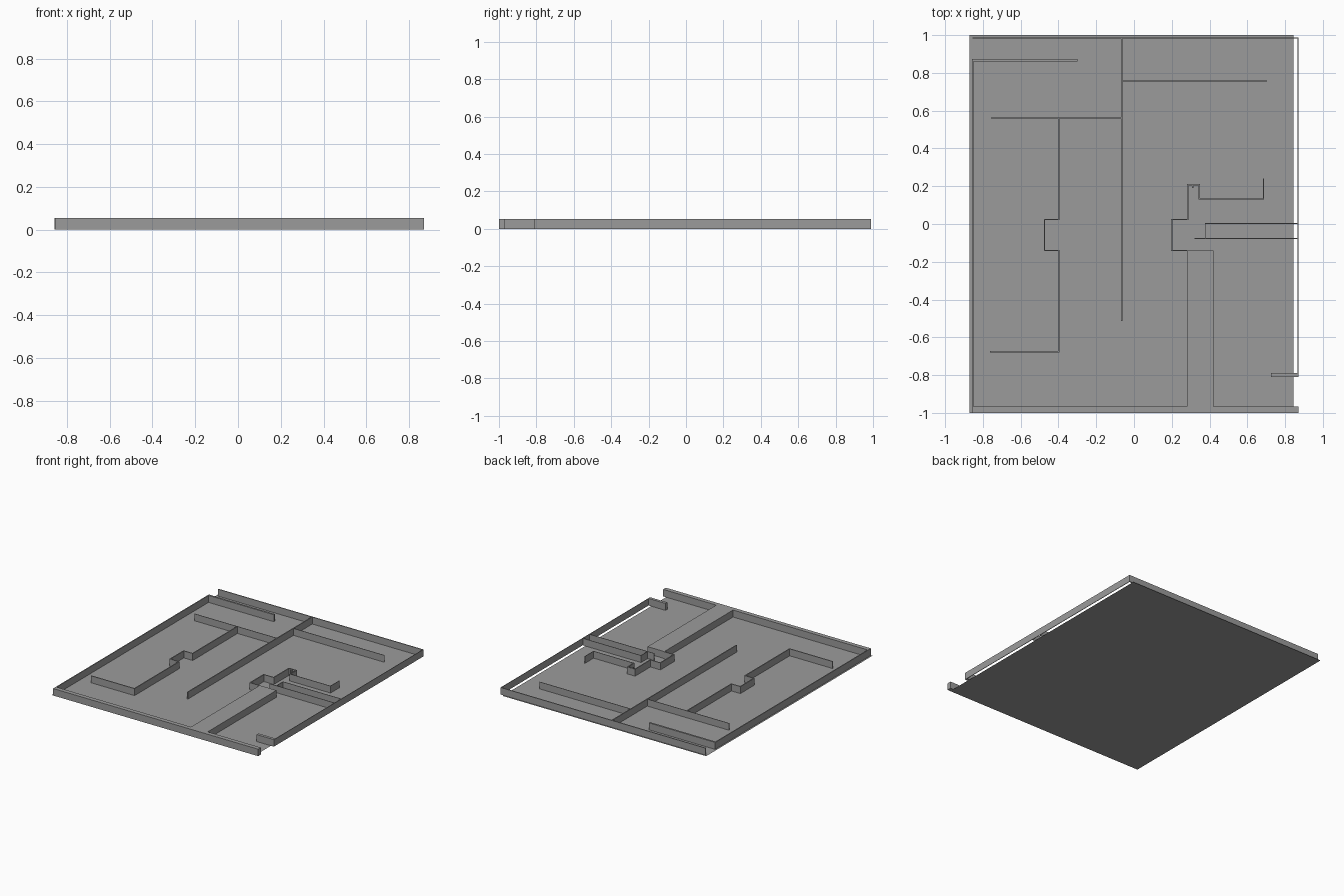
import bpy
import bmesh
from mathutils import Matrix, Vector

if "Cube" in bpy.data.objects:
    bpy.data.objects.remove(bpy.data.objects["Cube"], do_unlink=True)

HEIGHT = 0.053
THICK = 0.007
THIN = 0.004

grey = bpy.data.materials.new("plain_grey")
grey.use_nodes = True
colour = (0.33, 0.33, 0.33, 1)
grey.diffuse_color = colour
grey.node_tree.nodes["Principled BSDF"].inputs["Base Color"].default_value = colour


def finish(name, bm):
    mesh = bpy.data.meshes.new(name)
    bm.to_mesh(mesh)
    bm.free()
    mesh.materials.append(grey)
    obj = bpy.data.objects.new(name, mesh)
    bpy.context.collection.objects.link(obj)
    return obj


def add_box(bm, x0, x1, y0, y1):
    centre = Vector(((x0 + x1) / 2, (y0 + y1) / 2, HEIGHT / 2))
    size = Matrix.Diagonal((x1 - x0, y1 - y0, HEIGHT, 1))
    bmesh.ops.create_cube(bm, size=1, matrix=Matrix.Translation(centre) @ size)


def block(name, *bounds):
    bm = bmesh.new()
    add_box(bm, *bounds)
    return finish(name, bm)


def wall(name, path, width):
    """Upright wall that follows an axis-aligned centre line."""
    bm = bmesh.new()
    h = width / 2
    for (ax, ay), (bx, by) in zip(path, path[1:]):
        add_box(bm, min(ax, bx) - h, max(ax, bx) + h, min(ay, by) - h, max(ay, by) + h)
    return finish(name, bm)


def prism(name, outline):
    """Solid block raised from a plan outline."""
    bm = bmesh.new()
    face = bm.faces.new([bm.verts.new((x, y, 0)) for x, y in outline])
    top = bmesh.ops.extrude_face_region(bm, geom=[face])["geom"]
    bmesh.ops.translate(bm, vec=(0, 0, HEIGHT),
                        verts=[v for v in top if isinstance(v, bmesh.types.BMVert)])
    bmesh.ops.recalc_face_normals(bm, faces=bm.faces)
    return finish(name, bm)


# Floor: one flat sheet
bm = bmesh.new()
bm.faces.new([bm.verts.new(p) for p in
              ((-0.87, -1, 0), (0.845, -1, 0), (0.845, 1, 0), (-0.87, 1, 0))])
finish("floor", bm)

# Front wall joined to the broad inner block
prism("front_wall_and_block", [
    (-0.857, -1), (0.87, -1), (0.87, -0.967), (0.422, -0.967), (0.422, -0.14),
    (0.281, -0.14), (0.281, -0.967), (-0.857, -0.967)])

# Outer walls
wall("back_wall", [(-0.852, 0.985), (0.866, 0.985)], THICK)
wall("side_wall_right", [(-0.854, -0.97), (-0.854, 0.862)], THICK)
wall("side_wall_left", [(0.868, -0.8), (0.868, 0.985)], THIN)
block("back_corridor_wall", -0.857, -0.30, 0.86, 0.874)
block("entrance_stub", 0.725, 0.87, -0.81, -0.788)

# Inner walls
wall("centre_wall", [(-0.065, -0.51), (-0.065, 0.985)], THICK)
wall("back_left_partition", [(-0.065, 0.757), (0.702, 0.757)], THIN)
wall("back_right_partition", [(-0.755, 0.561), (-0.065, 0.561)], THIN)
wall("notched_partition", [
    (-0.399, 0.561), (-0.399, 0.024), (-0.474, 0.024), (-0.474, -0.14),
    (-0.399, -0.14), (-0.399, -0.676), (-0.76, -0.676)], THICK)
wall("stepped_partition", [
    (0.284, -0.14), (0.2, -0.14), (0.2, 0.024), (0.284, 0.024),
    (0.284, 0.208), (0.346, 0.208), (0.346, 0.133)], THICK)
wall("hooked_partition", [(0.346, 0.133), (0.686, 0.133), (0.686, 0.238)], THIN)
wall("closet_wall", [(0.868, 0.003), (0.377, 0.003), (0.377, -0.077)], THIN)
wall("closet_front_wall", [(0.323, -0.077), (0.868, -0.077)], THIN)
block("small_post", 0.306, 0.314, 0.19, 0.205)
